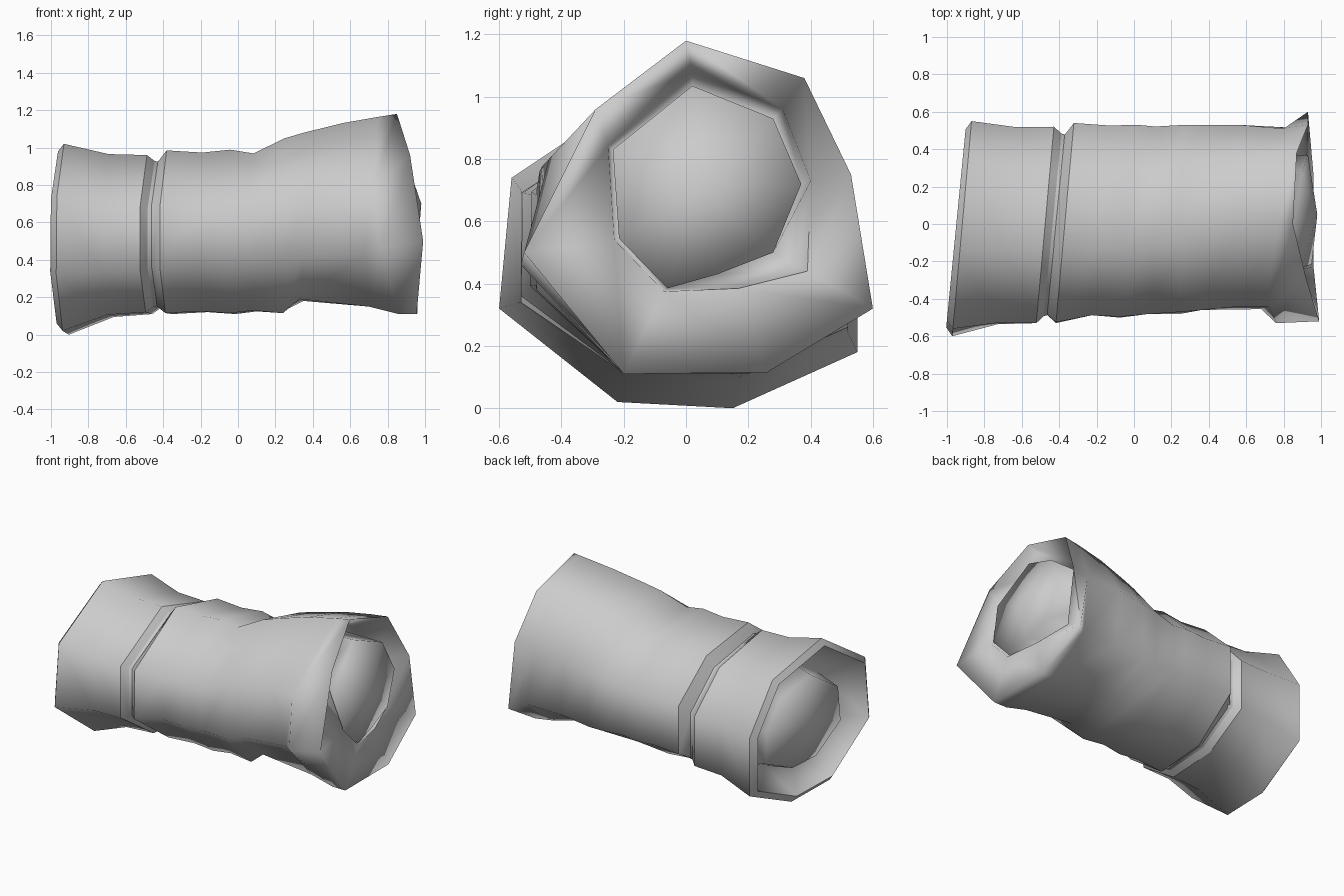
import bpy, bmesh

if "Cube" in bpy.data.objects:
    bpy.data.objects.remove(bpy.data.objects["Cube"])

mat = bpy.data.materials.new("plain_grey")
mat.diffuse_color = (0.6, 0.6, 0.6, 1)
mat.use_nodes = True
mat.node_tree.nodes["Principled BSDF"].inputs["Base Color"].default_value = mat.diffuse_color

# Eight-sided cross-sections (y, z), starting at the top front and going over the back
CUFF = [(-.14, 1.02), (.33, .9), (.55, .58), (.55, .18), (.15, 0), (-.22, .02), (-.6, .32), (-.56, .74)]
WAIST = [(-.13, .96), (.28, .85), (.52, .6), (.52, .26), (.18, .11), (-.21, .12), (-.53, .34), (-.53, .69)]
SLEEVE = [(-.13, .985), (.27, .9), (.54, .65), (.54, .32), (.2, .11), (-.2, .115), (-.5, .39), (-.5, .69)]
MOUTH = [(0, 1.18), (.38, 1.06), (.53, .75), (.6, .32), (.26, .115), (-.2, .11), (-.52, .5), (-.29, .96)]
MOUTH_X = [.85, .87, .93, .93, .96, .955, .99, .92]
# Inner lip of the mouth, and the plug outline within it
LIP = [(.02, 1.08), (.31, .96), (.4, .73), (.39, .44), (.17, .385), (-.07, .375), (-.23, .54), (-.25, .84)]
LIP_X = [.65, .65, .78, .86, .92, .96, .96, .85]
DEEP_X = [.55, .5, .5, .5, .6, .8, .85, .75]
PLUG = [(.02, 1.035), (.28, .93), (.37, .72), (.28, .5), (.1, .43), (-.06, .385), (-.215, .545), (-.235, .83)]
PLUG_X = [.86, .90, .93, .94, .95, .955, .95, .90]


def ring(x, sec, scale=1.0, shear=.09, centre=(0, .52), changes={}):
    cy, cz = centre
    r = [(x + shear * y, cy + (y - cy) * scale, cz + (z - cz) * scale) for y, z in sec]
    for k, p in changes.items():
        r[k] = p
    return r


def placed(xs, sec):
    return [(x, y, z) for x, (y, z) in zip(xs, sec)]


def body(x, t, shear, changes={}):
    """Sleeve section, part way from the groove shape to the mouth shape."""
    sec = [(min(p[0] + (q[0] - p[0]) * t, .53), p[1] + (q[1] - p[1]) * t) for p, q in zip(SLEEVE, MOUTH)]
    return ring(x, sec, 1, shear, changes=changes)


def loft(name, rings, tip, sharp):
    """Skin the rings in order and close with a fan; sharp maps a ring to its creased segments."""
    bm = bmesh.new()
    loops = [[bm.verts.new(p) for p in r] for r in rings]
    for a, b in zip(loops, loops[1:]):
        for i in range(8):
            j = (i + 1) % 8
            bm.faces.new((a[i], a[j], b[j], b[i]))
    t = bm.verts.new(tip)
    for i in range(8):
        bm.faces.new((loops[-1][i], loops[-1][(i + 1) % 8], t))
    bmesh.ops.recalc_face_normals(bm, faces=bm.faces)
    for f in bm.faces:
        f.smooth = True
    for n, segments in sharp.items():
        for i in segments:
            bm.edges.get((loops[n][i], loops[n][(i + 1) % 8])).smooth = False
    me = bpy.data.meshes.new(name)
    bm.to_mesh(me)
    bm.free()
    me.materials.append(mat)
    ob = bpy.data.objects.new(name, me)
    bpy.context.collection.objects.link(ob)


ALL = range(8)

# Cuff: from the groove over the outer wall to the chamfered rim, the valley and the rounded plug
loft("cuff", [
    ring(-.40, WAIST, .91),
    ring(-.435, WAIST, .93),
    ring(-.475, WAIST),
    ring(-.68, [((a + 4 * c) / 5, (b + 4 * d) / 5) for (a, b), (c, d) in zip(CUFF, WAIST)], .985),
    ring(-.918, CUFF),
    ring(-.95, CUFF, .92),
    ring(-.68, CUFF, .66, centre=(0, .48)),
    ring(-.88, CUFF, .57, centre=(0, .46)),
], (-.94, 0, .49), {1: ALL, 2: ALL, 4: ALL, 5: ALL})

# Sleeve: groove lip, long wrinkled body, flared mouth, valley and rounded plug
loft("sleeve", [
    ring(-.42, WAIST, .91),
    ring(-.37, SLEEVE, changes={6: (-.418, -.53, .36), 7: (-.417, -.525, .69)}),
    ring(-.18, SLEEVE, .975),
    body(-.03, .02, .09),
    ring(.09, SLEEVE, .965, .05),
    # tuck on the underside
    body(.25, .33, .03, {4: (.25, .2, .13), 5: (.24, -.2, .115), 6: (.25, -.48, .38), 7: (.25, -.47, .76)}),
    body(.35, .48, .03, {4: (.35, .2, .18), 5: (.33, -.2, .19), 6: (.34, -.46, .41), 7: (.36, -.46, .78)}),
    # crease on the lower front
    body(.56, .75, 0, {3: (.58, .52, .34), 4: (.62, .23, .18), 5: (.70, -.2, .15),
                       6: (.68, -.455, .44), 7: (.58, -.44, .80)}),
    body(.75, .92, 0, {2: (.80, .51, .75), 3: (.84, .515, .34), 4: (.84, .25, .13), 5: (.86, -.2, .11),
                       6: (.76, -.53, .46), 7: (.72, -.44, .80)}),
    placed(MOUTH_X, MOUTH),
    placed(LIP_X, LIP),
    placed(DEEP_X, PLUG),
    placed(PLUG_X, PLUG),
], (.98, .05, .7), {1: ALL, 9: [0, 1, 2], 10: [2, 3, 4]})
